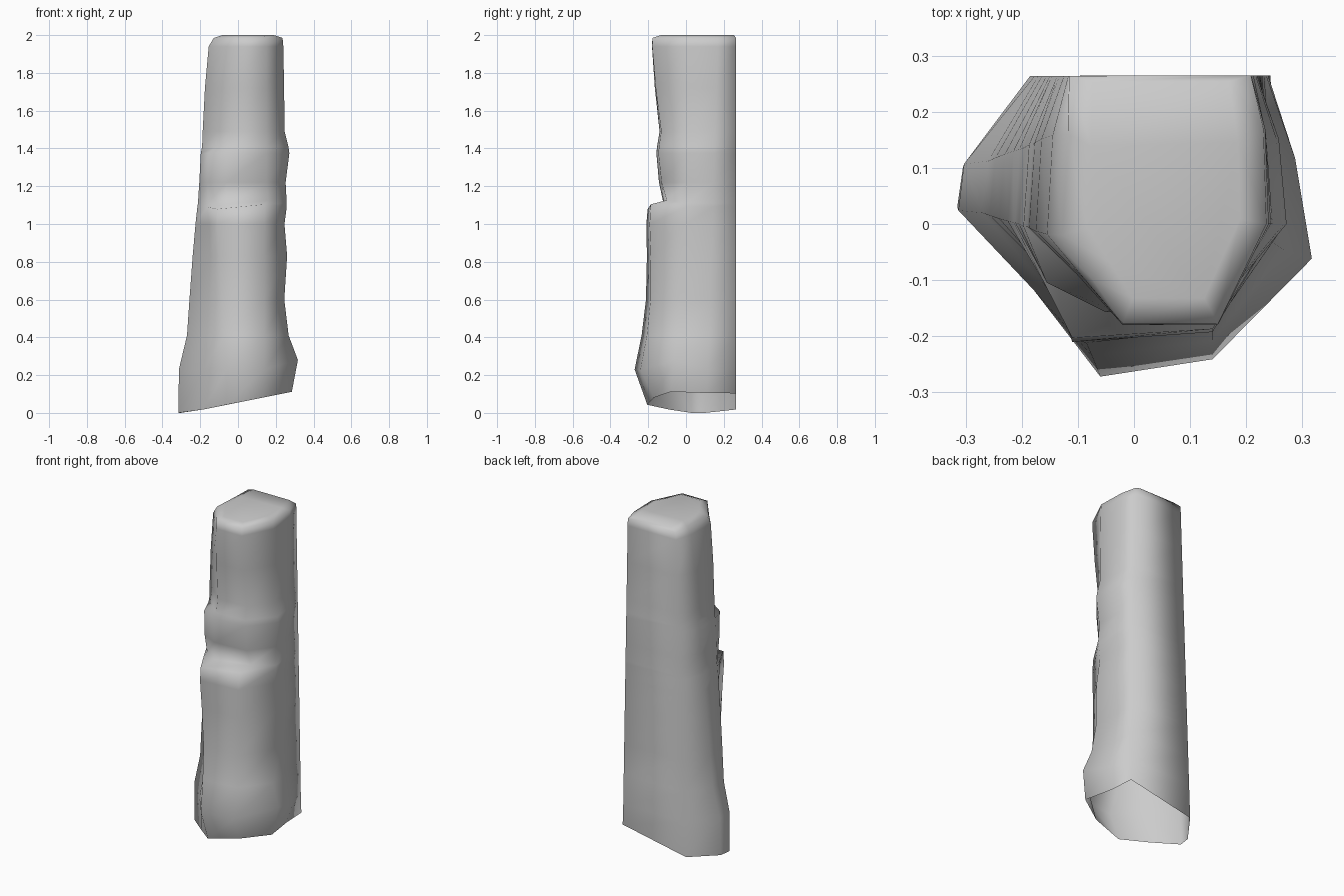
import bpy, bmesh

# Ring table: height, left x, right x, front y, front-left x, front-right x, left bulge
RINGS = [
    (0.00, -0.315, 0.285, -0.205, -0.06, 0.13, 0.00),
    (0.23, -0.313, 0.317, -0.272, -0.06, 0.14, -0.01),
    (0.41, -0.27, 0.268, -0.235, -0.075, 0.14, -0.01),
    (0.60, -0.257, 0.245, -0.212, -0.085, 0.14, -0.02),
    (0.83, -0.24, 0.260, -0.207, -0.10, 0.14, -0.03),
    (1.00, -0.225, 0.246, -0.21, -0.11, 0.14, -0.02),
    (1.09, -0.215, 0.258, -0.203, -0.11, 0.14, 0.00),
    (1.11, -0.212, 0.258, -0.118, -0.065, 0.16, 0.025),
    (1.22, -0.205, 0.252, -0.143, -0.06, 0.15, 0.035),
    (1.375, -0.197, 0.272, -0.157, -0.05, 0.15, 0.04),
    (1.41, -0.190, 0.267, -0.153, -0.04, 0.15, 0.00),
    (1.49, -0.187, 0.247, -0.140, -0.04, 0.15, -0.005),
    (1.72, -0.175, 0.244, -0.165, -0.03, 0.15, 0.00),
    (1.94, -0.155, 0.240, -0.180, -0.02, 0.15, 0.00),
    (1.985, -0.128, 0.236, -0.178, -0.02, 0.15, 0.00),
]


def section(z, left, right, front, fl, fr, bulge):
    """Nine-sided outline of the pillar, starting at back left."""
    t = z / 2
    left_y = 0.03 - 0.05 * t
    right_y = -0.08 + 0.08 * min(1, t * 2)
    mid = ((fl + left) / 2 - bulge * 0.8, (front + left_y) / 2 - bulge * 0.6)
    pts = [
        (-0.185 + 0.07 * t, 0.264), (left + 0.01, 0.10 + 0.06 * t),
        (left, left_y), mid, (fl, front), (fr, front + 0.035 * (1 - t)),
        (right, right_y), (right - 0.033 + 0.028 * t, 0.11 + 0.06 * t),
        (0.243 - 0.035 * t, 0.265),
    ]
    out = []
    for i, (x, y) in enumerate(pts):
        h = z
        if z == 0:                                   # slanted broken base
            h = max(0, 0.055 + 0.2 * x)
        elif z == 0.23 and i == 6:                   # flare on the right
            h = 0.28
        elif 1.0 < z < 1.15 and i in (4, 5):         # tilted ledge
            h += 0.1 * x
        out.append((x, y, h))
    return out


# Rock pillar body: loft the rings, open underneath
bm = bmesh.new()
rings = [[bm.verts.new(p) for p in section(*r)] for r in RINGS]
# Slightly domed top
rings.append([bm.verts.new((0.05 + (v.co.x - 0.05) * 0.75,
                            0.05 + (v.co.y - 0.05) * (0.8 if v.co.y < 0.2 else 0.95),
                            2.0)) for v in rings[-1]])
n = len(rings[0])
for a, b in zip(rings, rings[1:]):
    for i in range(n):
        j = (i + 1) % n
        bm.faces.new((a[i], a[j], b[j], b[i]))
bm.faces.new(rings[-1])
bmesh.ops.recalc_face_normals(bm, faces=bm.faces)
for f in bm.faces:
    f.smooth = True

mesh = bpy.data.meshes.new("rock_pillar")
bm.to_mesh(mesh)
bm.free()
pillar = bpy.data.objects.new("rock_pillar", mesh)
bpy.context.collection.objects.link(pillar)
